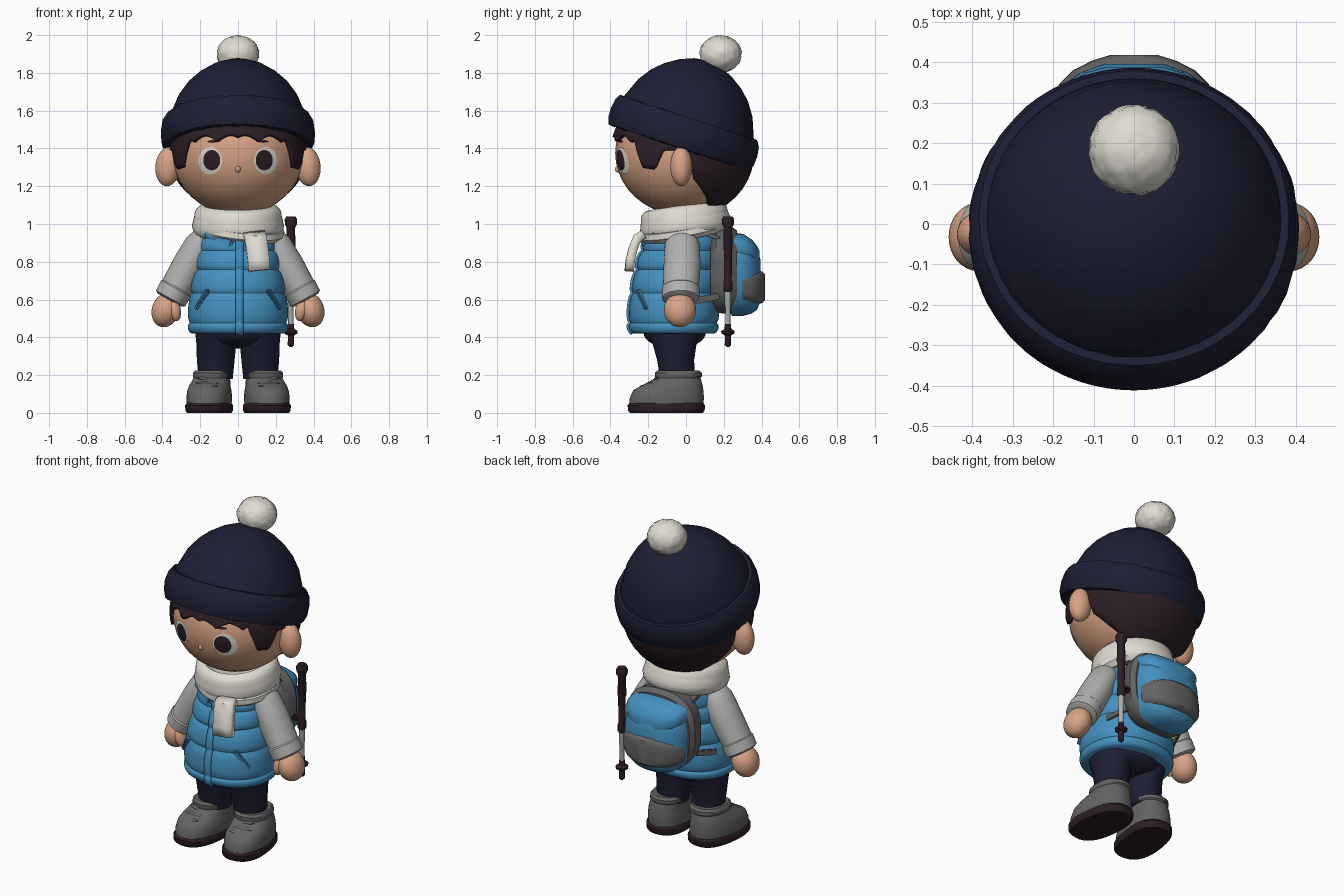
import bpy, bmesh, math, random
from mathutils import Matrix, Vector

random.seed(4)
if "Cube" in bpy.data.objects:
    bpy.data.objects.remove(bpy.data.objects["Cube"])


def material(name, r, g, b):
    m = bpy.data.materials.new(name)
    m.use_nodes = True
    m.diffuse_color = (r, g, b, 1)
    bsdf = next(n for n in m.node_tree.nodes if n.type == 'BSDF_PRINCIPLED')
    bsdf.inputs["Base Color"].default_value = (r, g, b, 1)
    bsdf.inputs["Roughness"].default_value = 0.8
    return m


NAVY = material("navy", .0125, .0135, .034)
CREAM = material("cream", .74, .71, .64)
SKIN = material("skin", .69, .37, .235)
BROWN = material("dark_brown", .026, .013, .019)
BLUE = material("vest_blue", .06, .28, .52)
LIGHT = material("light_grey", .43, .43, .42)
GREY = material("mid_grey", .125, .125, .128)

ID = Matrix.Identity(4)
MIRROR = Matrix.Diagonal((-1, 1, 1, 1))
SIDES = (("left", ID), ("right", MIRROR))
T = Matrix.Translation


def rot(deg, axis):
    return Matrix.Rotation(math.radians(deg), 4, axis)


def finish(name, bm, mat, matrix=ID, smooth=40):
    bmesh.ops.remove_doubles(bm, verts=bm.verts, dist=.0002)
    bm.transform(matrix)
    bmesh.ops.recalc_face_normals(bm, faces=bm.faces)
    me = bpy.data.meshes.new(name)
    bm.to_mesh(me)
    bm.free()
    me.materials.append(mat)
    me.shade_smooth()
    me.set_sharp_from_angle(angle=math.radians(smooth))
    ob = bpy.data.objects.new(name, me)
    bpy.context.collection.objects.link(ob)
    return ob


def skin_rows(rows, closed, caps=False):
    """Bridge rows of points into a surface."""
    bm = bmesh.new()
    rings = [[bm.verts.new(p) for p in row] for row in rows]
    for a, b in zip(rings, rings[1:]):
        for i in range(len(a) - (0 if closed else 1)):
            j = (i + 1) % len(a)
            bm.faces.new((a[i], a[j], b[j], b[i]))
    if caps:
        bm.faces.new(rings[0])
        bm.faces.new(rings[-1])
    return bm


def loft(name, sections, mat, matrix=ID, power=2.0, n=40, smooth=40):
    """Superellipse sections (z, centre x, centre y, radius x, radius y)."""
    def bend(v):
        return math.copysign(abs(v) ** (2 / power), v)
    turns = [2 * math.pi * i / n for i in range(n)]
    rows = [[(cx + rx * bend(math.cos(t)), cy + ry * bend(math.sin(t)), z)
             for t in turns] for z, cx, cy, rx, ry in sections]
    return finish(name, skin_rows(rows, True, True), mat, matrix, smooth)


def lathe(name, profile, mat, matrix=ID, n=56):
    return loft(name, [(z, 0, 0, r, r) for r, z in profile], mat, matrix, 2, n)


def ball(name, pos, size, mat, matrix=ID, turn=ID):
    bm = bmesh.new()
    bmesh.ops.create_uvsphere(bm, u_segments=32, v_segments=20, radius=1)
    return finish(name, bm, mat, matrix @ T(pos) @ turn @ Matrix.Diagonal((*size, 1)))


def bar(name, pos, size, mat, matrix=ID, turn=ID):
    bm = bmesh.new()
    bmesh.ops.create_cube(bm, size=1)
    bmesh.ops.scale(bm, vec=size, verts=bm.verts)
    bmesh.ops.bevel(bm, geom=bm.edges[:], offset=min(size) * .3, segments=2, affect='EDGES')
    return finish(name, bm, mat, matrix @ T(pos) @ turn)


def thicken(ob, amount):
    mod = ob.modifiers.new("thickness", 'SOLIDIFY')
    mod.thickness, mod.offset = amount, 0


# Head, ears and nose
HEAD, SIZE = Vector((0, -.02, 1.375)), Vector((.35, .355, .327))
ball("head", HEAD, SIZE, SKIN)
ball("nose", (0, -.358, 1.29), (.014, .018, .018), SKIN)
for side, m in SIDES:
    ball(side + "_ear", (.37, -.025, 1.305), (.067, .058, .105), SKIN, m, rot(-6, 'Y'))


# Eyes and brows: discs laid on the face
def face_patch(name, x, z, rx, rz, lift, mat, matrix):
    rows = []
    for k in range(6):
        row = []
        for i in range(32):
            t = math.tau * i / 32
            px, pz = x + rx * k / 5 * math.cos(t), z + rz * k / 5 * math.sin(t)
            d = 1 - (px / SIZE.x) ** 2 - ((pz - HEAD.z) / SIZE.z) ** 2
            row.append((px, HEAD.y - SIZE.y * math.sqrt(d) - lift, pz))
        rows.append(row)
    finish(name, skin_rows(rows, True), mat, matrix)


for side, m in SIDES:
    face_patch(side + "_eye_white", .147, 1.335, .062, .072, .004, CREAM, m)
    face_patch(side + "_iris", .139, 1.338, .045, .054, .008, BROWN, m)
    face_patch(side + "_brow", .135, 1.437, .026, .007, .006, BROWN, m)

# Hair: shell whose lower edge follows fringe, sideburn, ear and nape
EDGE = [(0, 1.435), (48, 1.43), (56, 1.3), (67, 1.29), (75, 1.39),
        (95, 1.39), (100, 1.24), (112, 1.17), (135, 1.07), (180, 1.06)]


def hair_edge(deg):
    for (a, za), (b, zb) in zip(EDGE, EDGE[1:]):
        if deg <= b:
            z = za + (zb - za) * (deg - a) / (b - a)
            break
    return z + (.035 * abs(math.sin(math.radians(deg * 7.5 + 40))) if deg < 48 else 0)


rows = []
for k in range(13):
    row = []
    for i in range(180):
        deg = i * 2 - 180
        t, low = math.radians(deg), hair_edge(abs(deg))
        z = low + (1.6 - low) * k / 12
        f = math.sqrt(1 - ((z - HEAD.z) / (SIZE.z + .01)) ** 2)
        row.append((.352 * f * math.sin(t), HEAD.y - .37 * f * math.cos(t), z))
    rows.append(row)
thicken(finish("hair", skin_rows(rows, True), BROWN), .022)

# Knitted hat, tilted back, with its turned-up brim
HAT = T((0, -.038, 1.402)) @ rot(-18.3, 'X')
lathe("hat_dome", [(.355, .06), (.366, .16), (.35, .2), (.318, .28), (.27, .35),
                   (.215, .402), (.145, .448), (.07, .478), (.005, .488)], NAVY, HAT)
brim = lathe("hat_brim", [(.31, .03), (.37, .0), (.393, .004), (.406, .04), (.408, .09),
                          (.4, .14), (.383, .168), (.355, .168)], NAVY, HAT, 96)
for v in brim.data.vertices:
    v.co.x *= 1 + random.uniform(-.006, .006)
    v.co.z += random.uniform(-.003, .003)

# Woolly pompom
bm = bmesh.new()
bmesh.ops.create_icosphere(bm, subdivisions=4, radius=1)
for v in bm.verts:
    v.co *= random.choice((.95, .98, .99, 1))
finish("pompom", bm, CREAM, T((0, .183, 1.9)) @ Matrix.Diagonal((.114, .114, .1, 1)), 60)

# Padded vest: puffed bands between quilting seams
SEAMS = [(.42, -.065, .245, .215), (.475, -.065, .255, .228), (.635, -.06, .243, .22),
         (.76, -.045, .217, .208), (.86, -.025, .205, .2), (.975, -.01, .17, .175)]
vest = []
for a, b in zip(SEAMS, SEAMS[1:]):
    for k in range(8):
        t = k / 8
        z, cy, rx, ry = (p + (q - p) * t for p, q in zip(a, b))
        puff = .015 * math.sqrt(math.sin(math.pi * t))
        vest.append((z, 0, cy, rx + puff, ry + puff))
vest.append((SEAMS[-1][0], 0, *SEAMS[-1][1:]))
loft("vest", vest, BLUE, power=2.2, n=64, smooth=35)
thicken(finish("vest_placket", skin_rows(
    [[(x, s[2] - s[4] - .004, s[0]) for x in (-.012, .028)] for s in vest], False), BLUE), .016)
for side, m in SIDES:
    bar(side + "_pocket_welt", (.19, -.232, .6), (.022, .03, .13), BLUE, m,
        rot(38, 'Z') @ rot(-38, 'Y'))
    bar(side + "_collar_flap", (.1, -.19, .925), (.17, .03, .05), BLUE, m,
        rot(25, 'Z') @ rot(-22, 'Y'))

# Scarf wrapped twice, with one hanging end
lathe("scarf", [(.14, .0), (.205, -.008), (.235, .015), (.244, .05), (.236, .085), (.232, .1),
                (.228, .13), (.208, .152), (.18, .16), (.13, .12)],
      CREAM, T((0, .005, .94)) @ rot(8, 'X'))
lathe("scarf_front_fold", [(.17, .0), (.21, .0), (.235, .025), (.23, .055), (.18, .06)],
      CREAM, T((.01, -.012, .935)) @ rot(10, 'X') @ rot(6, 'Y'))
path = [(.03, -.225, .935), (.036, -.262, .915), (.045, -.283, .86), (.052, -.297, .8), (.055, -.302, .748)]
thicken(finish("scarf_end", skin_rows(
    [[(x + w, y + .03 * w, z + .1 * w) for w in (0, .06, .115)] for x, y, z in path], False),
    CREAM), .048)

# Sleeves, cuffs, hands
ARM = T((.2, -.02, .89)) @ rot(151, 'Y')
for side, m in SIDES:
    loft(side + "_sleeve", [(-.07, 0, 0, .035, .045), (-.045, 0, 0, .065, .075), (0, 0, 0, .082, .092),
                            (.12, .0, 0, .088, .098), (.28, 0, -.008, .084, .094)], LIGHT, m @ ARM)
    loft(side + "_cuff", [(.255, 0, -.008, .08, .092), (.265, 0, -.008, .09, .1),
                          (.325, 0, -.008, .088, .098), (.335, 0, -.008, .07, .08)], LIGHT, m @ ARM)
    ball(side + "_hand", (.383, -.032, .545), (.073, .085, .093), SKIN, m, rot(-18, 'Y'))
    ball(side + "_thumb", (.335, -.08, .545), (.032, .035, .06), SKIN, m, rot(12, 'Y'))

# Trousers
ball("hips", (0, -.06, .425), (.22, .165, .085), NAVY)
for side, m in SIDES:
    loft(side + "_leg", [(.18, .118, -.045, .09, .092), (.28, .118, -.055, .1, .098),
                         (.36, .115, -.06, .105, .115), (.44, .115, -.06, .112, .145)], NAVY, m)

# Boots with soles and laces, toes turned slightly out
for side, m in SIDES:
    b = m @ T((.14, 0, 0)) @ rot(7, 'Z')
    loft(side + "_sole", [(0, 0, -.105, .114, .193), (.012, 0, -.105, .122, .203),
                          (.04, 0, -.105, .123, .205), (.052, 0, -.105, .114, .196)], BROWN, b, 2.5)
    loft(side + "_boot", [(.04, 0, -.105, .115, .196), (.08, 0, -.102, .119, .197),
                          (.12, 0, -.094, .114, .186), (.145, 0, -.075, .107, .163),
                          (.167, -.004, -.054, .101, .136), (.185, -.006, -.043, .095, .12),
                          (.192, -.007, -.04, .1, .124), (.212, -.008, -.04, .1, .124),
                          (.224, -.008, -.04, .09, .11)], GREY, b, 2.3)
    for k in range(3):
        ball(f"{side}_lace_{k}", (0, -.228 + .035 * k, .136 + .021 * k), (.06, .014, .01), GREY, b,
             rot(8 - 8 * k, 'Y'))

# Backpack: sections stacked from the back outwards
PACK = rot(-90, 'X')


def pack_part(name, rings, mat, power=2.7):
    loft(name, [(y, 0, -z, rx, rz) for y, z, rx, rz in rings], mat, PACK, power, 56)


pack_part("pack_panel", [(.13, .75, .18, .2), (.16, .755, .215, .225), (.24, .755, .23, .232),
                         (.27, .75, .212, .215)], GREY)
pack_part("pack_body", [(.24, .735, .208, .222), (.3, .73, .2, .217), (.345, .72, .175, .195),
                        (.375, .705, .13, .16), (.395, .7, .075, .11)], BLUE)
pack_part("pack_lid", [(.24, .875, .195, .08), (.305, .87, .188, .077), (.35, .855, .16, .062),
                       (.375, .84, .115, .045), (.388, .83, .07, .03)], BLUE)
pack_part("pack_pocket", [(.3, .665, .202, .086), (.345, .665, .185, .09), (.38, .665, .15, .088),
                          (.403, .665, .105, .084), (.417, .665, .06, .07)], GREY, 3.5)
for side, m in SIDES:
    bar(side + "_lower_strap", (.215, .11, .605), (.014, .14, .035), GREY, m, rot(12, 'X') @ rot(20, 'Z'))
    bar(side + "_upper_strap", (.15, .13, .94), (.05, .12, .02), GREY, m, rot(-20, 'X'))

# Walking pole on the left of the pack
POLE = T((.28, .222, 0))
lathe("pole_shaft", [(.014, .42), (.014, .56), (.017, .57), (.017, .72)], LIGHT, POLE, 16)
lathe("pole_grip", [(.018, .64), (.024, .65), (.024, .69), (.02, .7), (.021, .86), (.025, .87),
                    (.022, .98), (.032, 1.0), (.033, 1.025), (.024, 1.04)], BROWN, POLE, 20)
lathe("pole_tip", [(.008, .35), (.017, .36), (.016, .41), (.034, .42), (.036, .432),
                   (.018, .445), (.016, .47)], BROWN, POLE, 20)
bar("pole_clip", (.25, .222, .7), (.07, .035, .03), BROWN)
